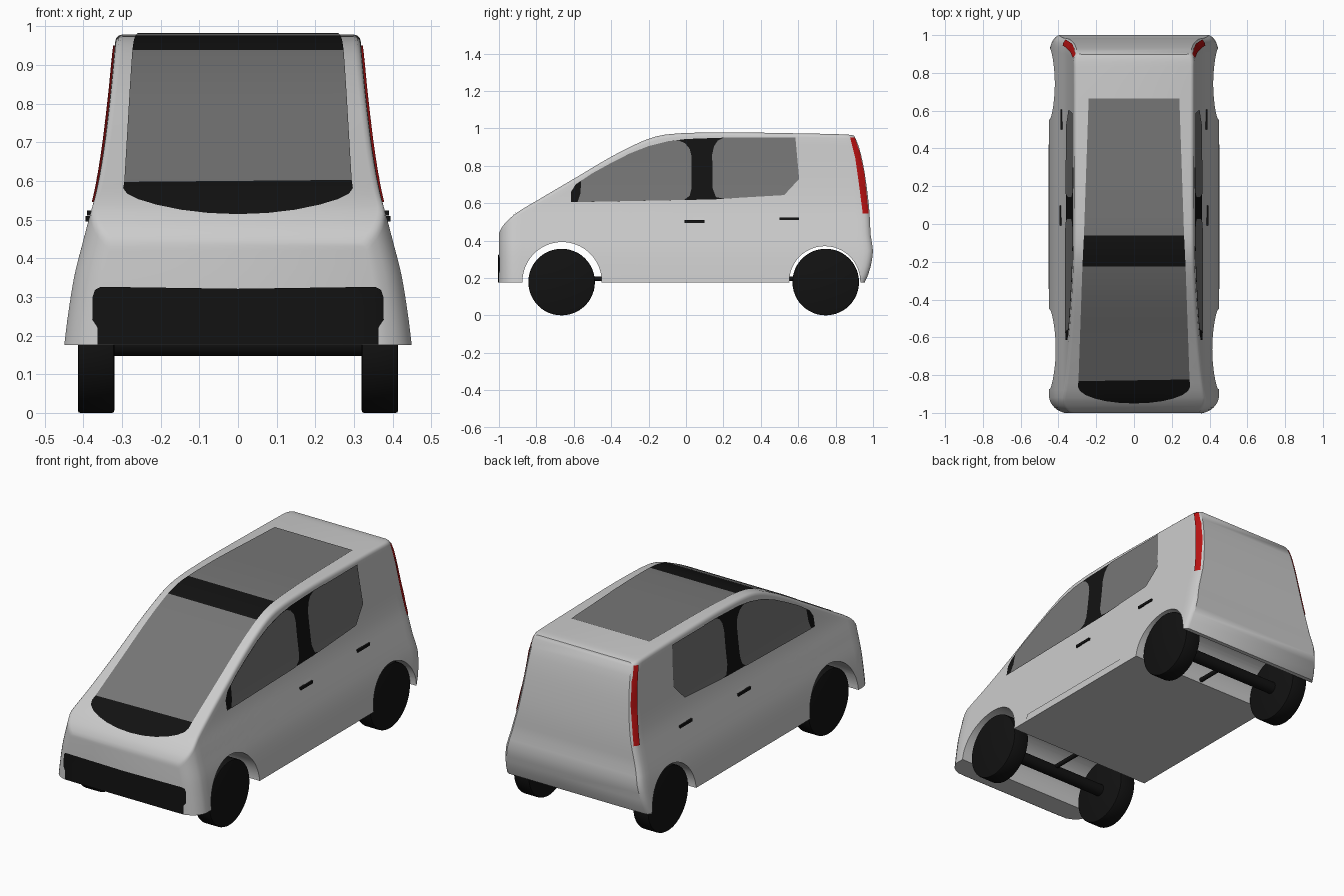
import bpy, bmesh, math
from mathutils import Vector

if "Cube" in bpy.data.objects:
    bpy.data.objects.remove(bpy.data.objects["Cube"])

def curve(pts):
    """Monotone smooth interpolation through (t, value) points."""
    d = [(b[1] - a[1]) / (b[0] - a[0]) for a, b in zip(pts, pts[1:])]
    m = [d[0]] + [0 if p * q <= 0 else 2 * p * q / (p + q) for p, q in zip(d, d[1:])] + [d[-1]]
    def f(t):
        t = min(max(t, pts[0][0]), pts[-1][0])
        i = 0
        while i < len(pts) - 2 and t > pts[i + 1][0]:
            i += 1
        h = pts[i + 1][0] - pts[i][0]
        u = (t - pts[i][0]) / h
        return ((1 + 2 * u) * (1 - u) ** 2 * pts[i][1] + u * (1 - u) ** 2 * h * m[i]
                + u * u * (3 - 2 * u) * pts[i + 1][1] + u * u * (u - 1) * h * m[i + 1])
    return f

# Body shape: roof line, half width by height, rear line by height, corner rounding
BOTTOM = 0.175
roof = curve([(-1, .44), (-.985, .47), (-.96, .5), (-.91, .545), (-.8, .612), (-.6, .73), (-.4, .848),
              (-.3, .9), (-.2, .944), (-.12, .965), (0, .975), (.2, .979), (.5, .975), (.95, .967), (1, .962)])
width = curve([(.17, .45), (.25, .44), (.35, .424), (.45, .399), (.5, .386), (.55, .372), (.6, .361),
               (.7, .345), (.8, .333), (.9, .323), (.98, .316)])
rear = curve([(.175, .955), (.22, .975), (.3, .995), (.35, 1), (.42, .988), (.55, .981), (.75, .957),
              (.9, .925), (.97, .895)])
corner = curve([(-1, .82), (-.985, .9), (-.96, .96), (-.92, 1), (.95, 1), (.985, .98), (1, .94)])

def side_x(y, z):
    t = y if y < .5 else .5 + .5 * (y - .5) / (rear(z) - .5)
    return width(z) * corner(t)

def material(name, c):
    m = bpy.data.materials.new(name)
    m.diffuse_color = (*c, 1)
    m.use_nodes = True
    m.node_tree.nodes["Principled BSDF"].inputs["Base Color"].default_value = m.diffuse_color
    return m

BLACK = material("black", (.006, .006, .006))
GLASS = material("dark_glass", (.18, .18, .18))
RED = material("red", (.5, .006, .006))

def make(name, bm, mat=None, mirror=False, angle=40):
    me = bpy.data.meshes.new(name)
    bm.to_mesh(me)
    bm.free()
    ob = bpy.data.objects.new(name, me)
    bpy.context.collection.objects.link(ob)
    if mat:
        me.materials.append(mat)
    if mirror:
        ob.modifiers.new("mirror", 'MIRROR').use_mirror_merge = False
    activate(ob)
    bpy.ops.object.shade_smooth_by_angle(angle=math.radians(angle))
    return ob

def activate(ob):
    bpy.ops.object.select_all(action='DESELECT')
    ob.select_set(True)
    bpy.context.view_layer.objects.active = ob

def cylinder(name, loc, r, length, axis='X', mat=None, mirror=False, bevel=0, seg=48):
    bm = bmesh.new()
    bmesh.ops.create_cone(bm, cap_ends=True, segments=seg, radius1=r, radius2=r, depth=length)
    if bevel:
        rim = [e for e in bm.edges if abs(e.verts[0].co.z - e.verts[1].co.z) < 1e-5]
        bmesh.ops.bevel(bm, geom=rim, offset=bevel, segments=2, affect='EDGES', profile=.5)
    for v in bm.verts:
        x, y, z = v.co
        v.co = Vector((z, x, y) if axis == 'X' else (y, z, x)) + Vector(loc)
    return make(name, bm, mat, mirror)

def panel(name, outline, project, outward, mat=None, mirror=False):
    """Flat outline (a, b), sliced into strips and laid onto the body."""
    bm = bmesh.new()
    bm.faces.new([bm.verts.new((a, b, 0)) for a, b in outline])
    for axis, step in ((0, .04), (1, .03)):
        vals = [p[axis] for p in outline]
        n = Vector((1, 0, 0)) if axis == 0 else Vector((0, 1, 0))
        for k in range(math.ceil(min(vals) / step), math.floor(max(vals) / step) + 1):
            bmesh.ops.bisect_plane(bm, geom=bm.verts[:] + bm.edges[:] + bm.faces[:],
                                   plane_co=n * (k * step + .0003), plane_no=n, dist=1e-5)
    for v in bm.verts:
        v.co = project(v.co.x, v.co.y)
    bm.normal_update()
    if sum((f.normal for f in bm.faces), Vector()).dot(Vector(outward)) < 0:
        bmesh.ops.reverse_faces(bm, faces=bm.faces[:])
    return make(name, bm, mat, mirror)

def side_panel(name, outline, off, mat=None):
    return panel(name, outline, lambda y, z: (side_x(y, z) + off, y, z), (1, 0, 0), mat, True)

def top_panel(name, outline, mat, off=.004):
    return panel(name, outline, lambda x, y: (x, y, roof(y) + off), (0, 0, 1), mat)

# Body shell lofted front to back
stations = [-1, -.993, -.985, -.973, -.96, -.94] + [-.92 + .04 * i for i in range(47)] + [.95, .97, .985, .993, 1]
R, N = .02, 18
bm = bmesh.new()
rings = []
for t in stations:
    zt, s = roof(t), corner(t)
    sec = []
    for i in range(N + 1):
        z = BOTTOM + (zt - R - BOTTOM) * i / N
        sec.append((width(z) * s, z))
    xe = sec[-1][0]
    for a in (30, 60, 90):
        a = math.radians(a)
        sec.append((xe - R + R * math.cos(a), zt - R + R * math.sin(a)))
    def place(x, z):
        return bm.verts.new((x, t if t < .5 else .5 + (t - .5) * 2 * (rear(z) - .5), z))
    rings.append(([place(x, z) for x, z in sec], [place(-x, z) for x, z in sec]))
for (ra, la), (rb, lb) in zip(rings, rings[1:]):
    loop_a, loop_b = ra + la[::-1], rb + lb[::-1]
    for i in range(len(loop_a)):
        j = (i + 1) % len(loop_a)
        bm.faces.new((loop_a[i], loop_a[j], loop_b[j], loop_b[i]))
for r, l in (rings[0], rings[-1]):
    for i in range(len(r) - 1):
        bm.faces.new((r[i], r[i + 1], l[i + 1], l[i]))
bmesh.ops.recalc_face_normals(bm, faces=bm.faces[:])
body = make("body", bm)

# Wheel arches cut right through
for y, r in ((-.6625, .212), (.742, .19)):
    cut = cylinder("arch_cutter", (0, y, .18), r, 1.2, seg=64)
    cut.hide_render = True
    mod = body.modifiers.new("arch", 'BOOLEAN')
    mod.operation, mod.solver, mod.object = 'DIFFERENCE', 'EXACT', cut
    activate(body)
    bpy.ops.object.modifier_apply(modifier=mod.name)
    bpy.data.objects.remove(cut)
activate(body)
bpy.ops.object.shade_smooth_by_angle(angle=math.radians(35))

# Wheels, axles and drive shaft
for end, y in (("front", -.665), ("rear", .747)):
    cylinder(end + "_wheels", (.367, y, .178), .178, .094, mat=BLACK, mirror=True, bevel=.006)
    cylinder(end + "_axle", (0, y, .18), .033, .68, mat=BLACK, seg=24)
cylinder("drive_shaft", (0, .04, .195), .012, 1.41, 'Y', BLACK, seg=16)

# Windscreen, roof band and glass roof
cowl = [(.297 * math.sin(math.radians(a)), -.86 - .09 * math.cos(math.radians(a))) for a in range(-90, 91, 15)]
top_panel("windscreen_cowl", cowl + [(.294, -.823), (-.294, -.832)], BLACK)
top_panel("windscreen", [(-.294, -.832), (.294, -.823), (.273, -.225), (-.273, -.225)], GLASS)
top_panel("roof_band", [(-.273, -.225), (.273, -.225), (.265, -.06), (-.265, -.06)], BLACK)
top_panel("glass_roof", [(-.265, -.06), (.265, -.06), (.24, .665), (-.24, .665)], GLASS)

# Side windows on a black surround
top_edge = [(-.5, .76), (-.4, .815), (-.3, .866), (-.2, .905), (-.1, .93)]
side_panel("window_surround", [(-.615, .605), (-.615, .66), (-.59, .7)] + top_edge
           + [(0, .943), (.2, .95), (.3, .95), (.3, .63), (.15, .62)], .003, BLACK)
side_panel("front_side_window", [(-.58, .606), (-.565, .65), (-.56, .72)] + top_edge
           + [(-.04, .936), (-.005, .92), (.02, .89), (.03, .85), (.03, .68), (.02, .64), (-.01, .617)], .006, GLASS)
side_panel("rear_side_window", [(.16, .632), (.142, .68), (.14, .86), (.15, .905), (.17, .935), (.2, .95),
           (.585, .95), (.605, .73), (.525, .643), (.2, .624)], .006, GLASS)

# Tail lights
side_panel("tail_lights", [(.878, .95), (.902, .95), (.93, .87), (.953, .76), (.977, .545), (.945, .545),
           (.925, .7), (.905, .84)], .006, RED)

# Front grille panel
panel("front_grille", [(-.378, .177), (-.376, .3), (-.37, .318), (-.355, .326), (0, .321), (.355, .326),
      (.37, .318), (.376, .3), (.378, .177)],
      lambda x, z: (x, -1.004 + max(0, abs(x) - .355) * .45, z), (0, -1, 0), BLACK)

# Sill trims
side_panel("sill_trim", [(-.345, .185), (.42, .185), (.42, .215), (-.345, .215)], .004)

# Door handles with backing plates
for end, y, z in (("front", .045, .502), ("rear", .552, .517)):
    side_panel(end + "_handle_plate", [(y - .01, z - .025), (y + .053, z - .025),
               (y + .053, z + .024), (y - .01, z + .024)], .002)
    bm = bmesh.new()
    bmesh.ops.create_cube(bm, size=1)
    for v in bm.verts:
        v.co = (v.co.x * .014 + side_x(y, z) + .002, v.co.y * .106 + y, v.co.z * .014 + z)
    make(end + "_door_handle", bm, BLACK, True)
